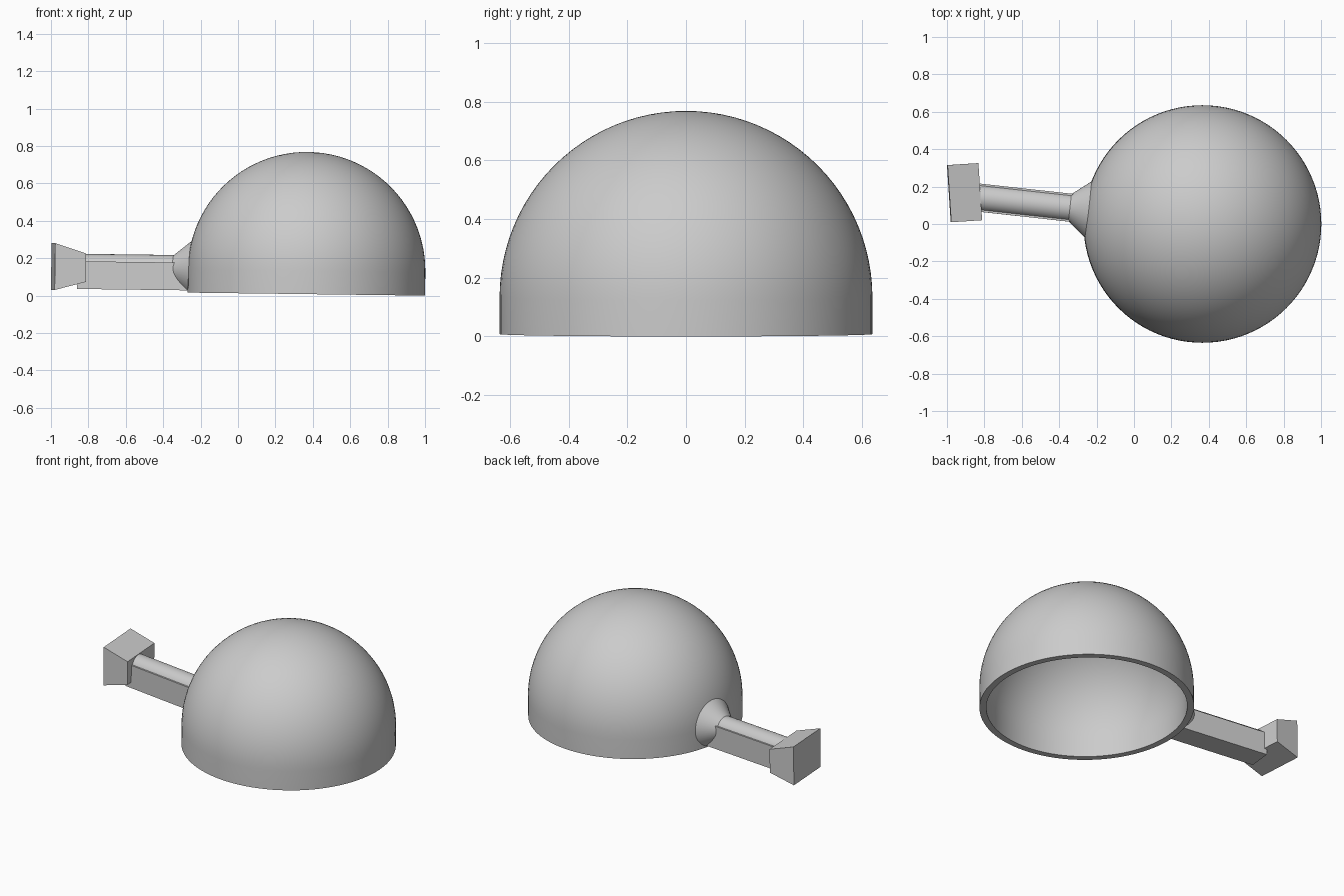
import bpy, bmesh
from math import pi, sin, cos
from mathutils import Matrix, Vector

cube = bpy.data.objects.get("Cube")
if cube:
    bpy.data.objects.remove(cube, do_unlink=True)

grey = bpy.data.materials.new("plain_grey")
grey.use_nodes = True
COLOUR = (0.6, 0.6, 0.6, 1)
grey.diffuse_color = COLOUR
grey.node_tree.nodes["Principled BSDF"].inputs["Base Color"].default_value = COLOUR

# The whole model leans slightly down toward +x
TILT = (Matrix.Translation((1, 0, 0)) @ Matrix.Rotation(0.0128, 4, 'Y')
        @ Matrix.Translation((-1, 0, 0)))
# Passage frame: local x runs along the passage toward the dome
PASSAGE = Matrix.Translation((-0.345, 0.0875, 0)) @ Matrix.Rotation(-0.11, 4, 'Z')
AXIS_Z = 0.128


def finish(name, bm, frame, smooth=False):
    bmesh.ops.recalc_face_normals(bm, faces=bm.faces)
    bm.transform(TILT @ frame)
    mesh = bpy.data.meshes.new(name)
    bm.to_mesh(mesh)
    bm.free()
    mesh.materials.append(grey)
    obj = bpy.data.objects.new(name, mesh)
    bpy.context.collection.objects.link(obj)
    if smooth:
        bpy.ops.object.select_all(action='DESELECT')
        obj.select_set(True)
        bpy.context.view_layer.objects.active = obj
        bpy.ops.object.shade_smooth_by_angle(angle=pi / 6)
    return obj


def box(x0, x1, half_width, z0, z1):
    bm = bmesh.new()
    size = (x1 - x0, 2 * half_width, z1 - z0)
    centre = ((x0 + x1) / 2, 0, (z0 + z1) / 2)
    bmesh.ops.create_cube(bm, size=1, matrix=Matrix.Translation(centre) @ Matrix.Diagonal((*size, 1)))
    return bm


def cone_along_x(x0, x1, r0, r1):
    bm = bmesh.new()
    place = Matrix.Translation(((x0 + x1) / 2, 0, AXIS_Z)) @ Matrix.Rotation(pi / 2, 4, 'Y')
    bmesh.ops.create_cone(bm, cap_ends=True, segments=48, radius1=r0, radius2=r1,
                          depth=x1 - x0, matrix=place)
    return bm


# Hollow dome: outer and inner profile spun around the vertical axis
SPRING, STEPS = 0.125, 24
OUTER, INNER = 0.635, 0.595


def arc(radius):
    return [Vector((radius * cos(i * pi / 2 / STEPS), 0, SPRING + radius * sin(i * pi / 2 / STEPS)))
            for i in range(STEPS + 1)]


profile = (arc(INNER)[::-1] + [Vector((INNER, 0, 0)), Vector((OUTER, 0, 0))] + arc(OUTER))
bm = bmesh.new()
verts = [bm.verts.new(p) for p in profile]
edges = [bm.edges.new(pair) for pair in zip(verts, verts[1:])]
bmesh.ops.spin(bm, geom=verts + edges, cent=(0, 0, 0), axis=(0, 0, 1),
               angle=2 * pi, steps=96, use_duplicate=False)
bmesh.ops.remove_doubles(bm, verts=bm.verts, dist=0.0005)
finish("dome", bm, Matrix.Translation((0.365, 0, 0)), smooth=True)

# Passage: straight-sided base with a rounded roof
finish("passage_base", box(-0.51, 0.1, 0.075, 0.012, 0.16), PASSAGE)
finish("passage_roof", cone_along_x(-0.51, 0.05, 0.072, 0.072), PASSAGE, smooth=True)

# Flared collar where the passage meets the dome, cut level underneath
bm = cone_along_x(0, 0.1, 0.072, 0.152)
cut = bmesh.ops.bisect_plane(bm, geom=bm.verts[:] + bm.edges[:] + bm.faces[:],
                             plane_co=(0, 0, 0.012), plane_no=(0, 0, -1), clear_outer=True)
bmesh.ops.holes_fill(bm, edges=[e for e in bm.edges if e.is_boundary])
finish("collar", bm, PASSAGE, smooth=True)

# Entrance block: constant width, taller at its outer end
bm = box(-0.083, 0.083, 0.153, 0.005, 0.255)
for v in bm.verts:
    if v.co.x > 0:
        v.co.z = 0.202 if v.co.z > AXIS_Z else 0.05
finish("entrance_block", bm, Matrix.Translation((-0.9075, 0.1675, 0)) @ Matrix.Rotation(0.065, 4, 'Z'))
